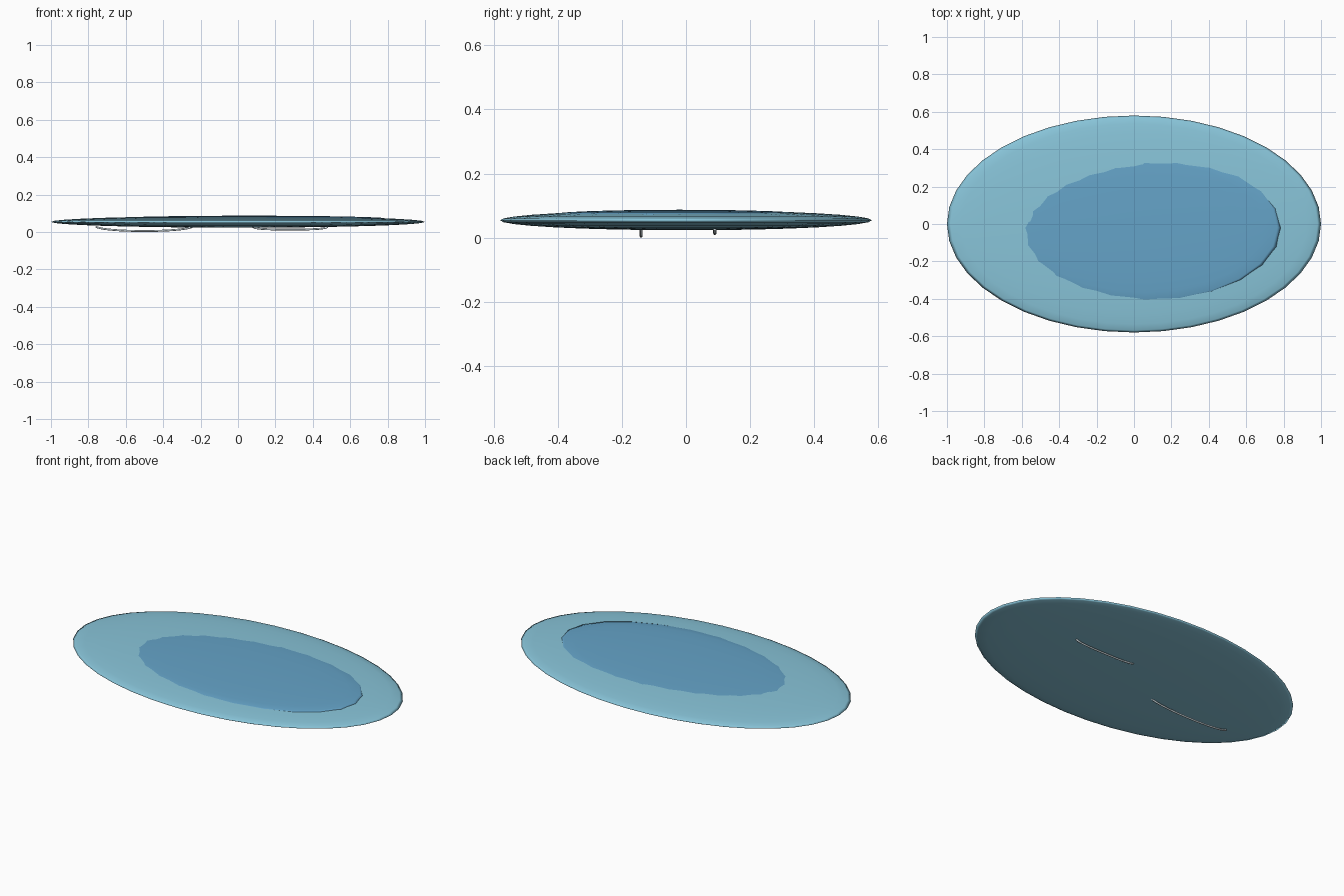
import bpy

if "Cube" in bpy.data.objects:
    bpy.data.objects.remove(bpy.data.objects["Cube"])


def material(name, color):
    m = bpy.data.materials.new(name)
    m.diffuse_color = (*color, 1)
    m.use_nodes = True
    m.node_tree.nodes["Principled BSDF"].inputs["Base Color"].default_value = m.diffuse_color
    return m


def disc(name, segments, rings, center, radii, mat):
    """Flattened smooth ellipsoid."""
    bpy.ops.mesh.primitive_uv_sphere_add(segments=segments, ring_count=rings, radius=1, location=center)
    ob = bpy.context.object
    ob.name = name
    ob.scale = radii
    bpy.ops.object.transform_apply(location=False, rotation=False, scale=True)
    for p in ob.data.polygons:
        p.use_smooth = True
    ob.data.materials.append(mat)
    return ob


def ripple(name, x0, x1, y, z_end, z_low, radius, mat):
    """Thin sagging tube below the water."""
    cu = bpy.data.curves.new(name, 'CURVE')
    cu.dimensions = '3D'
    cu.bevel_depth = radius
    cu.bevel_resolution = 2
    cu.resolution_u = 8
    cu.use_fill_caps = True
    sp = cu.splines.new('BEZIER')
    sp.bezier_points.add(2)
    w = (x1 - x0) / 2
    pts = [(x0, z_end, 0.01, -0.012), (x0 + w, z_low, w * 0.6, 0), (x1, z_end, 0.02, 0.012)]
    for bp, (x, z, dx, dz) in zip(sp.bezier_points, pts):
        bp.co = (x, y, z)
        bp.handle_left = (x - dx, y, z - dz)
        bp.handle_right = (x + dx, y, z + dz)
    ob = bpy.data.objects.new(name, cu)
    ob.data.materials.append(mat)
    bpy.context.collection.objects.link(ob)
    return ob


shallow = material("shallow_water", (0.25, 0.56, 0.70))
deep = material("deep_water", (0.13, 0.37, 0.58))
pale = material("ripple_pale", (0.75, 0.85, 0.9))

# Water body and darker deep centre
disc("puddle", 40, 16, (0, 0, 0.054), (1.0, 0.58, 0.031), shallow)
disc("deep_centre", 24, 12, (0.06, -0.02, 0.072), (0.73, 0.40, 0.015), deep)

# Ripple lines
ripple("ripple_left", -0.76, -0.24, -0.14, 0.029, 0.005, 0.005, pale)
ripple("ripple_right", 0.08, 0.48, 0.09, 0.027, 0.013, 0.005, pale)
